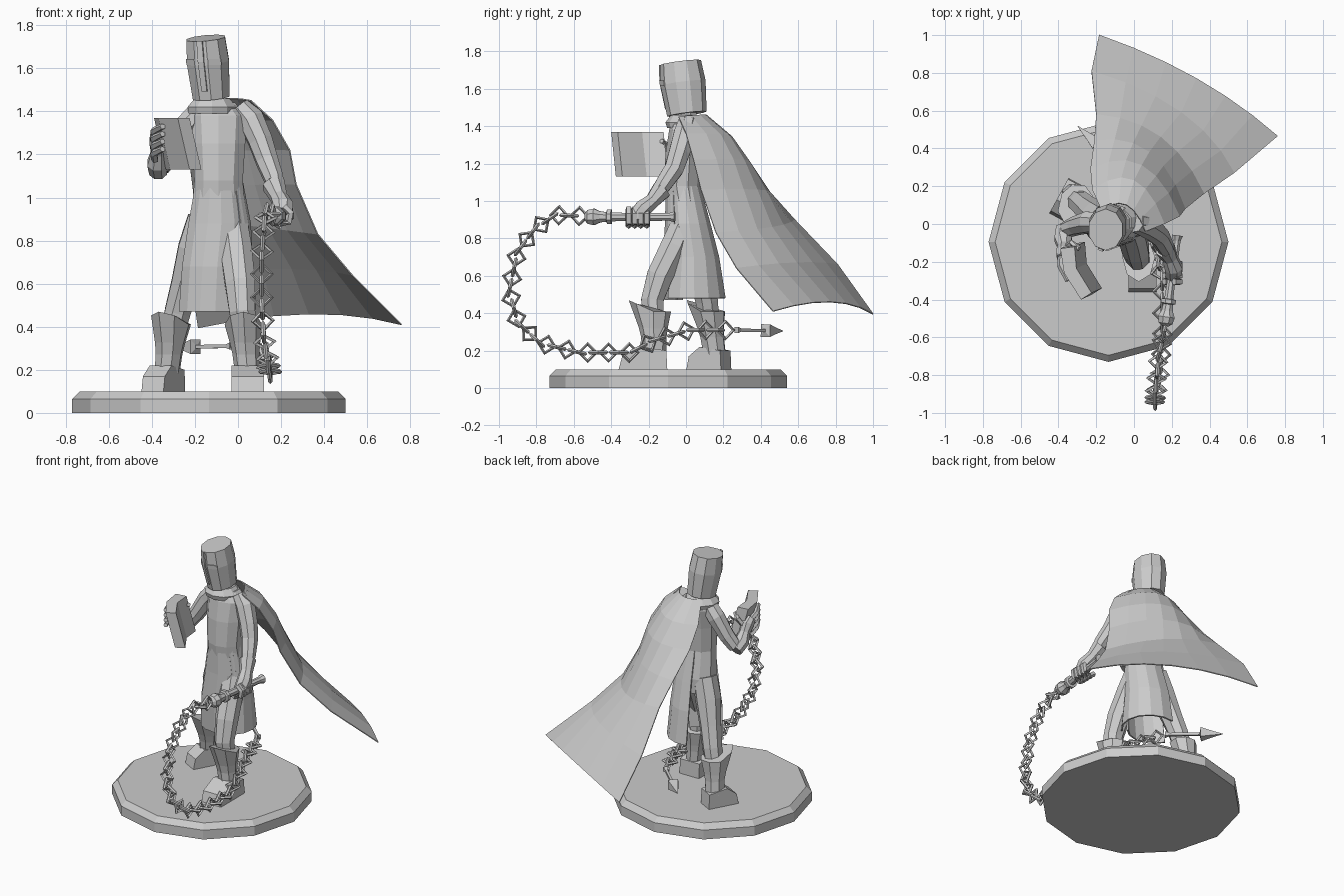
import bpy, bmesh, math
from mathutils import Vector, Matrix

if "Cube" in bpy.data.objects:
    bpy.data.objects.remove(bpy.data.objects["Cube"])

stone = bpy.data.materials.new("plain_grey")
stone.use_nodes = True
GREY = (.6, .6, .6, 1)
stone.diffuse_color = GREY
stone.node_tree.nodes["Principled BSDF"].inputs["Base Color"].default_value = GREY


def finish(name, bm, thickness=0):
    bmesh.ops.recalc_face_normals(bm, faces=bm.faces)
    mesh = bpy.data.meshes.new(name)
    bm.to_mesh(mesh)
    bm.free()
    mesh.materials.append(stone)
    obj = bpy.data.objects.new(name, mesh)
    bpy.context.collection.objects.link(obj)
    if thickness:
        mod = obj.modifiers.new("cloth", 'SOLIDIFY')
        mod.thickness = thickness
        mod.offset = 0


def skin(bm, rows, closed):
    """Bridge rows of points with quads."""
    grid = [[bm.verts.new(p) for p in row] for row in rows]
    n = len(grid[0])
    for low, high in zip(grid, grid[1:]):
        for i in range(n if closed else n - 1):
            j = (i + 1) % n
            bm.faces.new((low[i], low[j], high[j], high[i]))
    if closed:
        bm.faces.new(grid[0][::-1])
        bm.faces.new(grid[-1])


def tube(name, rings, sides=8, level=False, phase=.5, bm=None):
    """Loft rings of (x, y, z, width, depth); depth defaults to width."""
    own = bm is None
    bm = bm or bmesh.new()
    centres = [Vector(r[:3]) for r in rings]
    rows = []
    for k, ring in enumerate(rings):
        t = (centres[min(k + 1, len(rings) - 1)] - centres[max(k - 1, 0)]).normalized()
        if level:
            t = Vector((0, 0, 1))
        a = Vector((1, 0, 0))
        a = (a - t * a.dot(t)).normalized()
        b = t.cross(a)
        angles = [math.tau * (i + phase) / sides for i in range(sides)]
        rows.append([centres[k] + a * ring[3] * math.cos(w) + b * ring[-1] * math.sin(w)
                     for w in angles])
    skin(bm, rows, True)
    if own:
        finish(name, bm)


def drape(name, rings, start, end, steps):
    """Open cloth strip following part of stacked ellipses."""
    bm = bmesh.new()
    rows = []
    for x, y, z, rx, ry in rings:
        angles = [math.radians(start + (end - start) * i / steps) for i in range(steps + 1)]
        rows.append([(x + rx * math.cos(w), y + ry * math.sin(w), z) for w in angles])
    skin(bm, rows, False)
    finish(name, bm, .01)


# Base: twelve-sided plinth with chamfered rim
BX, BY = -.135, -.095
tube("plinth", [(BX, BY, 0, .635), (BX, BY, .065, .635), (BX, BY, .1, .6)], 12, True, 0)

# Body and tabard; the back panel wraps round the left hip
tube("torso", [(-.1, .02, .8, .12, .09), (-.09, .01, .9, .135, .105),
               (-.09, -.02, 1.08, .118, .098), (-.09, -.01, 1.25, .13, .1),
               (-.09, .01, 1.38, .14, .1), (-.11, .01, 1.44, .1, .08)], 10, True)
front_rings = [(-.12, .03, .47, .16, .14), (-.11, .02, .68, .155, .14),
               (-.09, .01, .88, .145, .118), (-.09, -.015, 1.08, .107, .088)]
drape("tabard_front", front_rings, 200, 325, 5)
back_rings = [(-.1, .035, .48, .18, .175), (-.1, .035, .7, .165, .14),
              (-.09, .01, .88, .145, .118), (-.09, -.015, 1.08, .107, .088)]
drape("tabard_back", back_rings, -48, 105, 6)
tube("collar", [(-.12, 0, 1.39, .115, .1), (-.12, 0, 1.42, .12, .11),
                (-.12, 0, 1.46, .085, .08)], 10, True)
tube("neck", [(-.12, 0, 1.42, .06), (-.125, 0, 1.5, .06)], 8)

# Helmet, widest at the eyes, with raised face cross
HELM_LOW, HELM_TOP = Vector((-.124, .005, 1.465)), Vector((-.15, -.03, 1.74))


def helm_ring(f, grow=1):
    return (*HELM_LOW.lerp(HELM_TOP, f), .1 * grow, .118 * grow)


tube("helmet", [helm_ring(0, .9), helm_ring(.6, 1.03), helm_ring(1, .94)], 10)
drape("visor_band", [helm_ring(.55, 1.02), helm_ring(.65, 1.02)], 198, 306, 3)
drape("nose_band", [helm_ring(.1, .94), helm_ring(.6, 1.04), helm_ring(.95, .97)], 244, 260, 1)

# Legs and boots
tube("left_leg", [(-.03, 0, .9, .075), (-.01, -.06, .76, .08), (.01, -.14, .6, .075),
                  (.02, -.18, .47, .065), (.04, -.17, .3, .055)], 8)
tube("right_leg", [(-.16, .02, .9, .08), (-.2, .04, .76, .085), (-.245, .08, .6, .07),
                   (-.28, .11, .47, .065), (-.32, .13, .3, .055)], 8)


def boot(name, ankle, knee, turn, toe, half):
    """Foot block, shaft and flared cuff with a peak over the knee."""
    spin = Matrix.Rotation(turn, 3, 'Z')
    ankle, knee = Vector(ankle), Vector(knee)
    bm = bmesh.new()
    outline = [(.07, .1), (.065, .2), (-.06, .22), (-toe * .9, .17), (-toe, .1)]
    rows = []
    for side in (-half, half):
        rows.append([ankle + spin @ Vector((side, y, z)) for y, z in outline])
    skin(bm, rows, True)
    rows = []
    for f, radius, peak in ((0, .064, 0), (.4, .068, 0), (.6, .075, .01), (1, .095, .06)):
        centre = ankle.lerp(knee, f) + Vector((0, 0, .18 + .23 * f))
        row = []
        for i in range(8):
            w = math.tau * i / 8
            lift = peak * max(0, -math.sin(w))
            row.append(centre + spin @ Vector((radius * .92 * math.cos(w),
                                               radius * math.sin(w) - lift * .6, lift)))
        rows.append(row)
    skin(bm, rows, True)
    finish(name, bm)


boot("left_boot", (.045, -.17, 0), (.025, -.175, 0), 0, .19, .075)
boot("right_boot", (-.33, .153, 0), (-.305, .12, 0), -.5, .14, .058)

# Arms with flared gauntlets
tube("left_arm", [(.01, .01, 1.42, .055), (.06, -.005, 1.36, .065), (.105, -.035, 1.26, .06),
                  (.135, -.065, 1.17, .055), (.165, -.12, 1.09, .048),
                  (.19, -.17, 1.01, .036)], 8)
tube("left_gauntlet", [(.165, -.13, 1.06, .056), (.19, -.18, 1, .042), (.21, -.23, .96, .05),
                       (.21, -.27, .91, .046)], 8)
tube("right_arm", [(-.18, .01, 1.4, .055), (-.24, .01, 1.33, .06), (-.31, -.01, 1.21, .052),
                   (-.36, -.03, 1.14, .045)], 8)
tube("right_forearm", [(-.37, -.02, 1.12, .045), (-.375, -.08, 1.16, .05),
                       (-.37, -.12, 1.21, .036), (-.37, -.15, 1.26, .045),
                       (-.375, -.18, 1.29, .035)], 8)

# Fingers: left ones curl round the grip, right ones spread on the book cover
bm = bmesh.new()
for k in range(4):
    y = -.21 - .032 * k
    curl = [(.2 + .045 * math.cos(w), y, .915 + .045 * math.sin(w), .019)
            for w in (1.3, .3, -.7, -1.7, -2.7)]
    tube("", curl, 5, bm=bm)
finish("left_fingers", bm)
bm = bmesh.new()
for k in range(4):
    z = 1.31 - .035 * k
    tube("", [(-.385, -.16, z - .03, .018), (-.39, -.22, z, .018),
              (-.35, -.3, z + .02, .014)], 5, bm=bm)
tube("", [(-.37, -.13, 1.24, .018), (-.33, -.1, 1.3, .017), (-.29, -.13, 1.32, .014)], 5, bm=bm)
finish("right_fingers", bm)

# Open book: thin bent slab swept along its tilted height
cover = [(-.39, -.13), (-.37, -.26), (-.28, -.4), (-.225, -.365), (-.305, -.235), (-.315, -.12)]
bm = bmesh.new()
skin(bm, [[(x + .055, y + .025, 1.13) for x, y in cover],
          [(x, y, 1.37) for x, y in cover]], True)
finish("open_book", bm)

# Cape: each row is an arc through left edge, middle and right edge
left_edge = [(.06, -.04, 1.45), (.16, 0, 1.36), (.24, .04, 1.22), (.27, .08, 1.06),
             (.37, .16, .83), (.53, .27, .64), (.76, .465, .41)]
middle = [(-.04, .1, 1.46), (0, .23, 1.35), (.04, .31, 1.22), (.08, .38, 1.06),
          (.14, .46, .86), (.25, .59, .67), (.33, .77, .46)]
right_edge = [(-.17, .07, 1.45), (-.22, .18, 1.33), (-.23, .29, 1.2), (-.21, .44, 1.04),
              (-.2, .58, .9), (-.225, .81, .66), (-.185, 1, .395)]
COLUMNS = 6
rows = []
for a, m, b in zip(left_edge, middle, right_edge):
    a, m, b = Vector(a), Vector(m), Vector(b)
    steps = [i / COLUMNS for i in range(COLUMNS + 1)]
    rows.append([a * (1 - t) * (1 - 2 * t) + m * 4 * t * (1 - t) + b * t * (2 * t - 1)
                 for t in steps])
bm = bmesh.new()
skin(bm, rows, False)
finish("cape", bm, .006)

# Chain handle: (distance along the grip, radius)
tail, head = Vector((.23, -.06, .915)), Vector((.165, -.54, .915))
turned = [(0, .032), (.06, .022), (.6, .024), (.7, .026), (.705, .042), (.75, .042), (.76, .028),
          (.83, .032), (.9, .048), (.97, .04), (1, .02)]
tube("chain_handle", [(*tail.lerp(head, f), r) for f, r in turned], 8)

# Chain: square links alternately turned, spaced evenly along a path
path = [Vector(p) for p in (
    (.16, -.57, .92), (.13, -.7, .925), (.12, -.81, .85), (.11, -.9, .73), (.11, -.945, .52),
    (.12, -.9, .35), (.14, -.78, .24), (.15, -.57, .19), (.15, -.3, .19), (.12, -.16, .26),
    (.06, .02, .31), (-.02, .25, .31))]
PITCH, SIZE, WIRE = .056, .056, .01
bm = bmesh.new()
travel, count = 0, 0
for p, q in zip(path, path[1:]):
    span = (q - p).length
    along = (q - p).normalized()
    while travel < span:
        centre = p + along * travel
        flat = Vector((1, 0, 0))
        flat = (flat - along * flat.dot(along)).normalized()
        across = flat if count % 2 else along.cross(flat)
        normal = along.cross(across)
        corners = []
        for out in (along, across, -along, -across):
            corners.append([bm.verts.new(centre + out * (SIZE - d) + normal * h)
                            for d, h in ((0, 0), (WIRE, WIRE), (2 * WIRE, 0), (WIRE, -WIRE))])
        for i in range(4):
            one, two = corners[i], corners[(i + 1) % 4]
            for j in range(4):
                k = (j + 1) % 4
                bm.faces.new((one[j], one[k], two[k], two[j]))
        travel += PITCH
        count += 1
    travel -= span
finish("chain", bm)

# Spike on the chain's end
root, tip = Vector((-.03, .27, .31)), Vector((-.3, .52, .305))
spike = [(0, .022), (.08, .012), (.6, .012), (.62, .048), (.75, .03), (1, .001)]
tube("chain_spike", [(*root.lerp(tip, f), r) for f, r in spike], 4)
